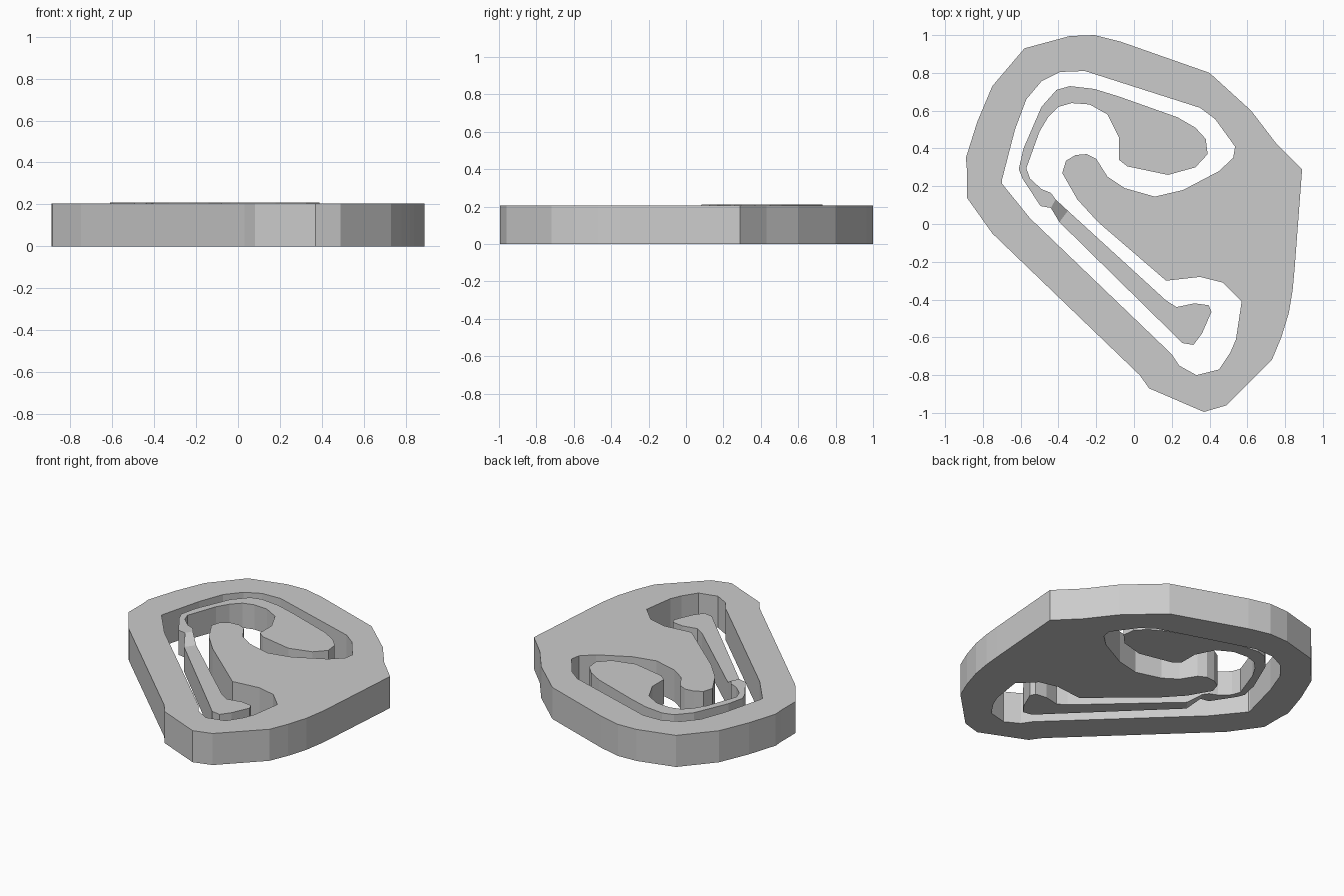
import bpy, bmesh

PLATE_H = 0.205   # frame thickness
HOOK_H = 0.16     # tongue thickness
LIFT = 0.05       # the hook end sits higher than the arm


def finish(name, bm, height):
    """Thicken flat faces upward and link the result as an object."""
    bmesh.ops.remove_doubles(bm, verts=bm.verts, dist=1e-4)
    ext = bmesh.ops.extrude_face_region(bm, geom=bm.faces[:], use_keep_orig=True)
    for v in ext["geom"]:
        if isinstance(v, bmesh.types.BMVert):
            v.co.z += height
    bmesh.ops.recalc_face_normals(bm, faces=bm.faces)
    me = bpy.data.meshes.new(name)
    bm.to_mesh(me)
    bm.free()
    bpy.context.collection.objects.link(bpy.data.objects.new(name, me))


def add_loop(bm, pts, z=0.0):
    vs = [bm.verts.new((x, y, z)) for x, y in pts]
    return [bm.edges.new((vs[i - 1], vs[i])) for i in range(len(vs))]


def fill(bm, edges):
    bmesh.ops.triangle_fill(bm, edges=edges, use_beauty=True, normal=(0, 0, 1))


# Frame: outer rim and one winding opening
outer = [(-.885, .29), (-.89, .35), (-.83, .54), (-.75, .73), (-.58, .93), (-.34, .995),
         (-.21, 1.0), (-.07, .965), (.40, .80), (.62, .60), (.75, .43), (.89, .29),
         (.85, -.24), (.84, -.35), (.82, -.47), (.78, -.60), (.73, -.72), (.49, -.96),
         (.37, -.995), (.08, -.87), (.03, -.80), (-.75, -.05), (-.885, .14)]
opening = [(-.70, .23), (-.63, .50), (-.57, .66), (-.49, .755), (-.39, .805), (-.26, .81),
           (.35, .615), (.43, .555), (.535, .41), (.525, .35), (.45, .28), (.26, .18),
           (.11, .145), (-.05, .19), (-.14, .25), (-.20, .345), (-.25, .37), (-.31, .365),
           (-.36, .335), (-.38, .27), (-.30, .13), (-.19, .01), (.17, -.30), (.35, -.28),
           (.47, -.31), (.57, -.41), (.54, -.61), (.51, -.68), (.45, -.77), (.33, -.80),
           (.24, -.75), (.20, -.69), (-.55, .03), (-.70, .215)]
bm = bmesh.new()
fill(bm, add_loop(bm, outer) + add_loop(bm, opening))
finish("frame", bm, PLATE_H)

# Tongue: raised hook, sloping link and lower arm
hook = [(-.44, .085), (-.495, .095), (-.59, .24), (-.61, .29), (-.585, .40), (-.49, .62),
        (-.41, .71), (-.34, .73), (-.21, .715), (-.08, .675), (.23, .565), (.325, .51),
        (.38, .45), (.39, .37), (.325, .30), (.18, .26), (-.035, .305), (-.08, .34),
        (-.08, .46), (-.14, .58), (-.235, .633), (-.33, .64), (-.40, .62), (-.455, .565),
        (-.50, .49), (-.57, .295), (-.55, .24), (-.49, .185), (-.44, .165), (-.415, .13)]
arm = [(-.35, .07), (.17, -.405), (.225, -.44), (.32, -.42), (.395, -.43), (.41, -.465),
       (.36, -.58), (.315, -.64), (.255, -.63), (.18, -.555), (-.395, .01)]
bm = bmesh.new()
fill(bm, add_loop(bm, hook, LIFT))
fill(bm, add_loop(bm, arm))
link = [(*hook[-1], LIFT), (*hook[0], LIFT), (*arm[-1], 0), (*arm[0], 0)]
bm.faces.new([bm.verts.new(p) for p in link])
finish("tongue", bm, HOOK_H)
